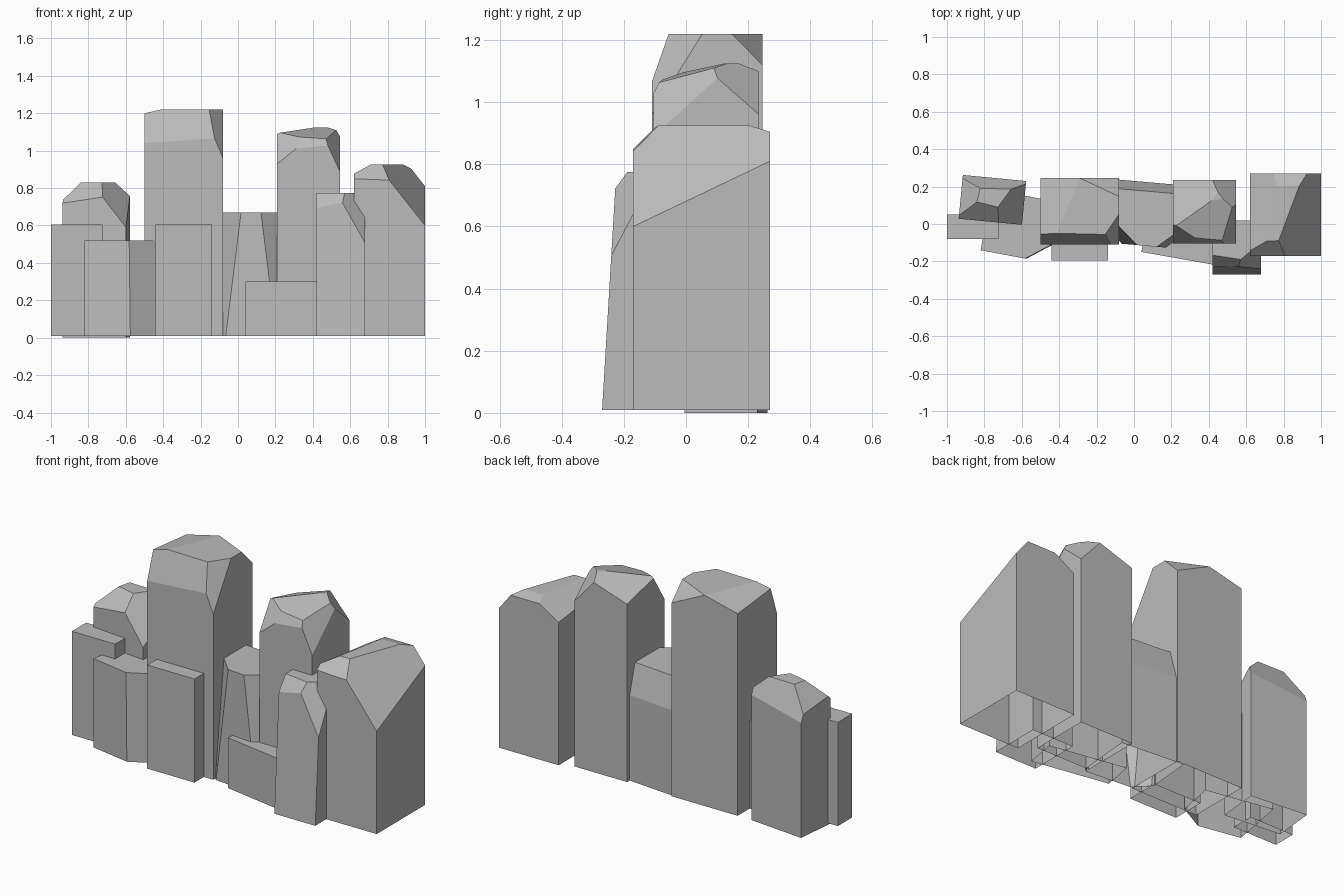
import bpy
import bmesh
from math import radians
from mathutils import Vector, Matrix

cube = bpy.data.objects.get("Cube")
if cube:
    bpy.data.objects.remove(cube, do_unlink=True)

stone = bpy.data.materials.new("stone_grey")
stone.use_nodes = True
grey = (0.5, 0.5, 0.5, 1)
stone.diffuse_color = grey
stone.node_tree.nodes["Principled BSDF"].inputs["Base Color"].default_value = grey


def slice_off(bm, plane, width, depth):
    """Remove everything above a plane given by its heights over three corners:
    front left, front right and back left of the block's footprint."""
    front_low, front_high, back_low = plane
    corner = Vector((-width / 2, -depth / 2, front_low))
    across = Vector((width, 0, front_high - front_low))
    along = Vector((0, depth, back_low - front_low))
    normal = across.cross(along).normalized()
    everything = bm.verts[:] + bm.edges[:] + bm.faces[:]
    cut = bmesh.ops.bisect_plane(bm, geom=everything, plane_co=corner,
                                 plane_no=normal, clear_outer=True)
    rim = [e for e in cut["geom_cut"]
           if isinstance(e, bmesh.types.BMEdge) and e.is_boundary]
    if len(rim) > 2:
        bmesh.ops.edgeloop_fill(bm, edges=rim)


def rock(name, centre, size, top, cuts=(), turn=0, base=0.01):
    """An open-bottomed block of stone with its upper corners sliced away."""
    width, depth = size
    bm = bmesh.new()
    bmesh.ops.create_cube(bm, size=1)
    for v in bm.verts:
        v.co = (v.co.x * width, v.co.y * depth, top if v.co.z > 0 else base)
    for plane in cuts:
        slice_off(bm, plane, width, depth)
    bmesh.ops.recalc_face_normals(bm, faces=bm.faces[:])
    bm.normal_update()
    bottom = [f for f in bm.faces if f.normal.z < -0.9]
    bmesh.ops.delete(bm, geom=bottom, context="FACES")
    place = Matrix.Translation((*centre, 0)) @ Matrix.Rotation(radians(turn), 4, "Z")
    bm.transform(place)
    mesh = bpy.data.meshes.new(name)
    bm.to_mesh(mesh)
    bm.free()
    mesh.materials.append(stone)
    bpy.context.collection.objects.link(bpy.data.objects.new(name, mesh))


# Tall rock: front, right, back right and back left chamfers
rock("tall_rock", (-0.29, 0.068), (0.42, 0.355), 1.22, [
    (1.04, 1.07, 2.07),
    (1.94, 0.96, 2.51),
    (1.68, 1.48, 1.32),
    (1.205, 1.305, 1.17)])

# Broad rock at the end: right, front, left and back chamfers
rock("broad_rock", (0.81, 0.05), (0.38, 0.44), 0.925, [
    (1.08, 0.6, 1.29),
    (0.85, 0.835, 1.29),
    (0.88, 1.11, 0.83),
    (1.04, 1.04, 0.905)])

# Peaked rock: two sloping tops, then the chamfered corners
rock("peaked_rock", (0.377, 0.065), (0.335, 0.34), 1.125, [
    (1.07, 1.055, 1.165),
    (1.115, 1.225, 1.03),
    (1.0, 1.035, 1.68),
    (0.93, 1.2, 1.47),
    (1.61, 0.89, 1.92),
    (1.635, 1.26, 1.335)])

# Outer rock, slightly turned: front, right, left and back chamfers
rock("outer_rock", (-0.757, 0.129), (0.34, 0.235), 0.83, [
    (0.72, 0.77, 0.95),
    (1.03, 0.59, 1.21),
    (0.74, 1.15, 0.7),
    (1.235, 1.295, 0.66)], turn=-5.5, base=0)

# Rock filling the gap, with steep front corners and a sloped back
rock("gap_rock", (0.05, 0.055), (0.38, 0.34), 0.67, [
    (-0.15 + 3.05, -0.15, 6.05),
    (-0.7, 2.34, 2.45),
    (1.7, 1.7, 0.5)], turn=-5)

# Leaning front rock: leaning face, front chamfer, right chamfer
rock("leaning_rock", (0.55, -0.125), (0.26, 0.29), 0.775, [
    (0.01, 0.01, 4.9),
    (0.64, 0.69, 1.02),
    (0.86, 0.45, 1.41)])

# Slabs along the front
rock("low_slab", (0.277, -0.1), (0.45, 0.18), 0.3, turn=-10)
rock("front_slab", (-0.29, -0.1), (0.3, 0.19), 0.605)
rock("end_slab", (-0.862, -0.015), (0.275, 0.13), 0.605)
rock("angled_slab", (-0.598, -0.014), (0.39, 0.33), 0.52,
     [(19.9, -11.3, 52.9)], turn=-10.6)
